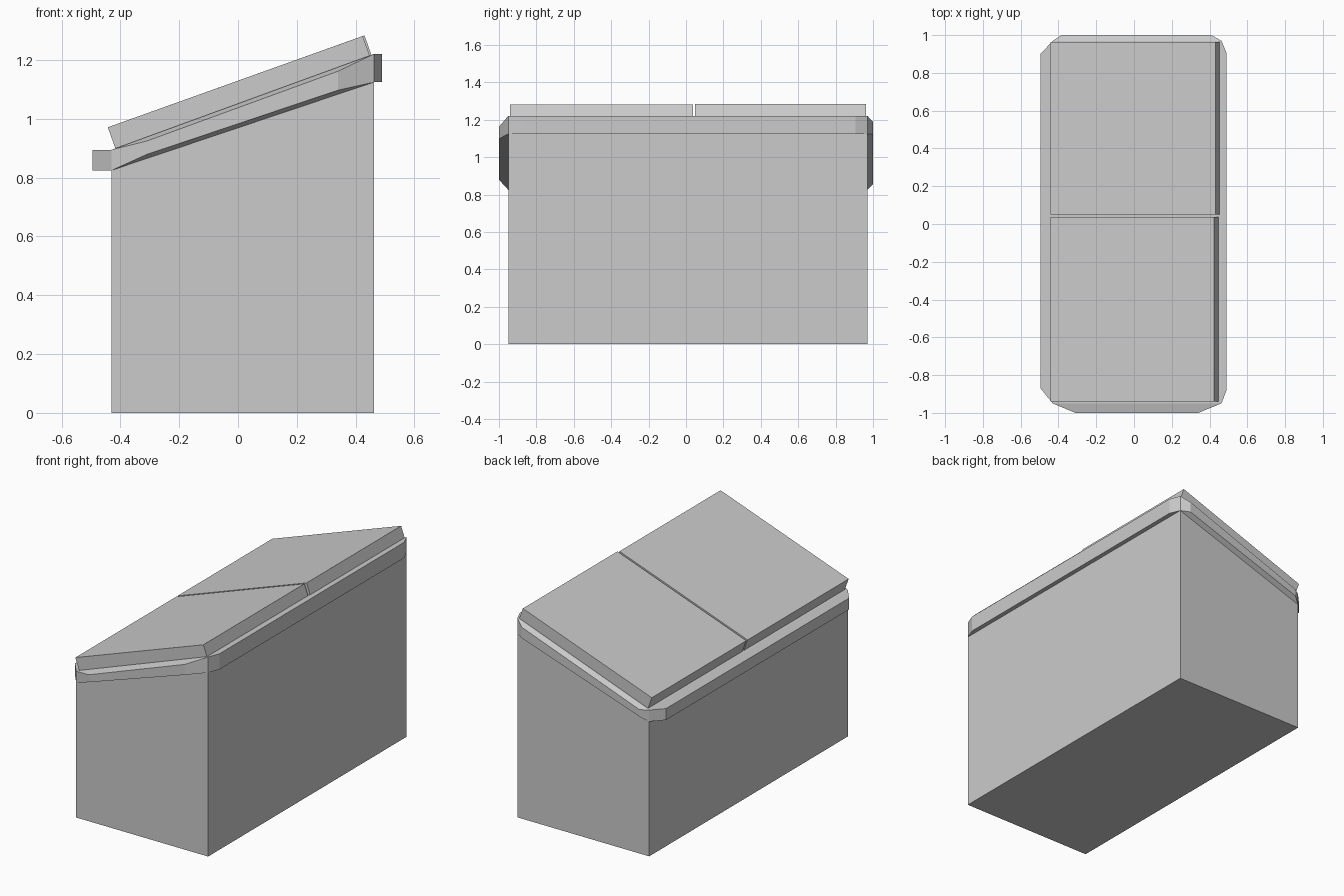
import bpy, bmesh
from mathutils import Vector

if "Cube" in bpy.data.objects:
    bpy.data.objects.remove(bpy.data.objects["Cube"])

X0, X1, Y0, Y1 = -0.43, 0.463, -0.95, 0.97


def make(name, verts, faces):
    bm = bmesh.new()
    vs = [bm.verts.new(v) for v in verts]
    for f in faces:
        bm.faces.new([vs[i] for i in f])
    bmesh.ops.recalc_face_normals(bm, faces=bm.faces)
    mesh = bpy.data.meshes.new(name)
    bm.to_mesh(mesh)
    bm.free()
    obj = bpy.data.objects.new(name, mesh)
    bpy.context.collection.objects.link(obj)
    return obj


def slope(x, low, high):
    t = min(1, max(0, (x - X0) / (X1 - X0)))
    return low + t * (high - low)


# Bin body: a box with a slanted upper edge, closed off by the rim
corners = [(X0, Y0), (X1, Y0), (X1, Y1), (X0, Y1)]
make("bin_body",
     [(x, y, 0) for x, y in corners] +
     [(x, y, slope(x, 0.825, 1.125)) for x, y in corners],
     [(3, 2, 1, 0)] + [(i, (i + 1) % 4, (i + 1) % 4 + 4, i + 4) for i in range(4)])

# Rim: each side flares out from the body corners to a flat outer band
outline = [(X0, Y0), (-0.31, -1), (0.34, -1),
           (X1, Y0), (0.49, -0.88), (0.49, 0.905),
           (X1, Y1), (0.41, 1), (-0.385, 1),
           (X0, Y1), (-0.495, 0.9), (-0.495, -0.87)]
bottom, top = [], []
for x, y in outline:
    d = 0.014 if abs(y) == 1 else 0
    bottom.append((x, y, slope(x, 0.825, 1.125) + d))
    top.append((x, y, slope(x, 0.895, 1.221) - d))
faces = [(i, (i + 1) % 12, (i + 1) % 12 + 12, i + 12) for i in range(12)]
for s in range(0, 12, 3):
    side = [s, s + 1, s + 2, (s + 3) % 12]
    faces += [side[::-1], [i + 12 for i in side]]
faces.append((12, 15, 18, 21))
make("rim", bottom + top, faces)

# Two slanted lids, the rear one slightly longer
for name, y0, y1, end in (("front_lid", -0.94, 0.037, 0.448),
                          ("rear_lid", 0.049, 0.963, 0.454)):
    start = Vector((-0.417, 0.899))
    stop = Vector((end, 0.899 + (end - start.x) * 0.3655))
    rise = Vector((-0.0258, 0.0725))
    profile = [start, stop, stop + rise * 0.92, start + rise]
    make(name, [(p.x, y, p.y) for y in (y0, y1) for p in profile],
         [(0, 1, 2, 3), (7, 6, 5, 4)] +
         [(i, (i + 1) % 4, (i + 1) % 4 + 4, i + 4) for i in range(4)])
